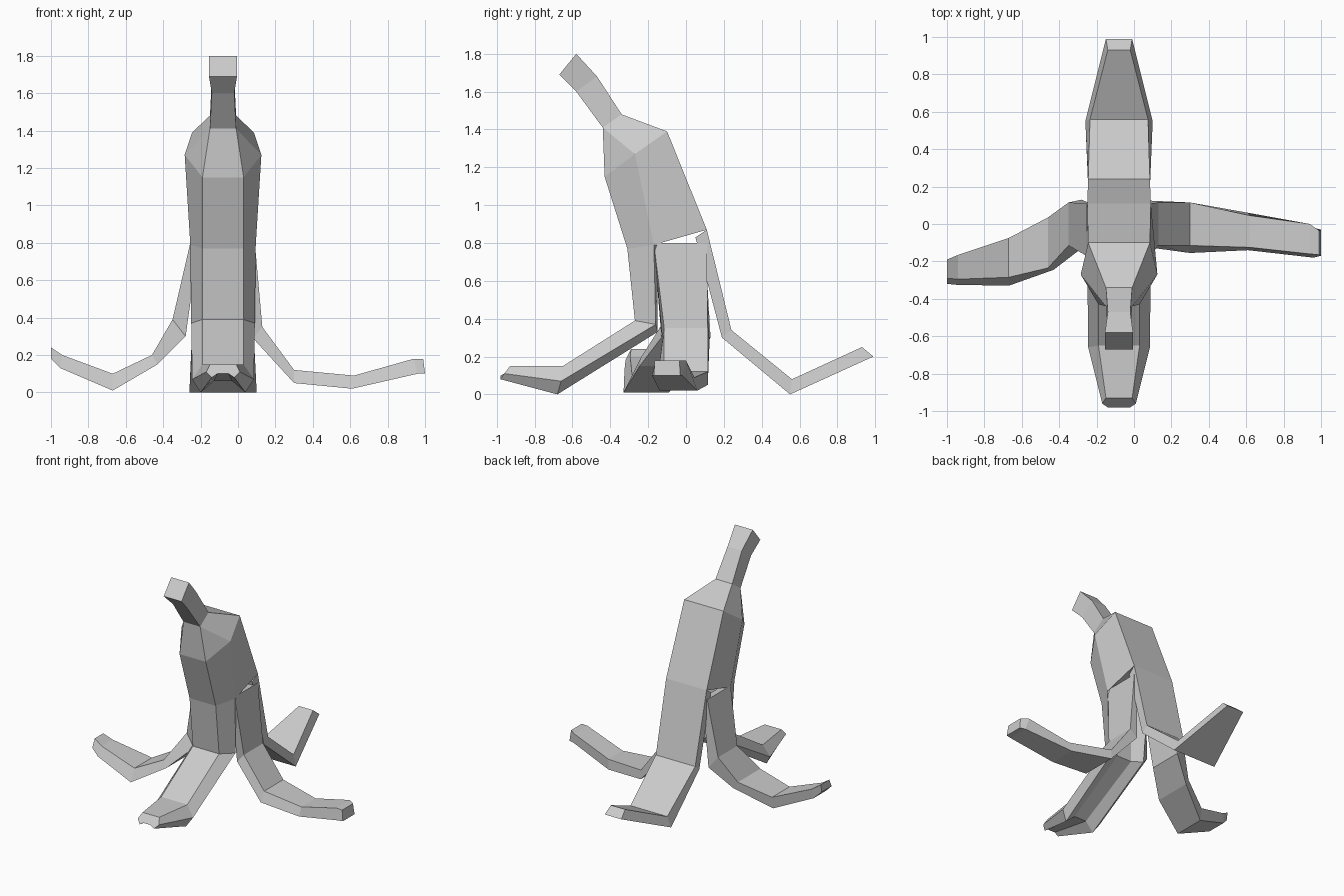
import bpy
import bmesh
from mathutils import Vector

if "Cube" in bpy.data.objects:
    bpy.data.objects.remove(bpy.data.objects["Cube"], do_unlink=True)

MIDDLE = -.08   # the stalk stands slightly off centre

skin = bpy.data.materials.new("plain_grey_skin")
skin.use_nodes = True
grey = (.6, .6, .6, 1)
skin.diffuse_color = grey
shader = skin.node_tree.nodes["Principled BSDF"]
shader.inputs["Base Color"].default_value = grey
shader.inputs["Roughness"].default_value = .8


def place(along, height, across, sideways):
    """Turn a position along the strip into a point in space."""
    if sideways:
        return Vector((along, across, height))
    return Vector((across, along, height))


def loft(name, stations, sideways=False):
    """Skin a strip through mirrored cross-sections.

    Every station lists its points from the outer skin to the inner skin as
    (distance, height, half width) or (distance, height, half width, centre).
    """
    mesh = bmesh.new()
    rings = []
    for station in stations:
        near, far = [], []
        for along, height, half, *rest in station:
            centre = rest[0] if rest else MIDDLE
            near.append(mesh.verts.new(place(along, height, centre - half, sideways)))
            far.append(mesh.verts.new(place(along, height, centre + half, sideways)))
        rings.append(near + far[::-1])

    # Walls between neighbouring sections, then both end caps
    for lower, upper in zip(rings, rings[1:]):
        count = len(lower)
        for i in range(count):
            j = (i + 1) % count
            mesh.faces.new((lower[i], lower[j], upper[j], upper[i]))
    mesh.faces.new(rings[0])
    mesh.faces.new(rings[-1])

    bmesh.ops.remove_doubles(mesh, verts=mesh.verts[:], dist=.0005)
    bmesh.ops.recalc_face_normals(mesh, faces=mesh.faces[:])
    data = bpy.data.meshes.new(name)
    mesh.to_mesh(data)
    mesh.free()
    data.materials.append(skin)
    part = bpy.data.objects.new(name, data)
    bpy.context.collection.objects.link(part)
    return part


def stem_section(front, back, half):
    """Square stem section; the doubled front point meets the six-sided body."""
    return [(*front, half), (*front, half), (*back, half)]


# Six-sided body that narrows into a bent square stem
loft("body_and_stem", [
    [(-.31, .77, .11), (-.17, .79, .175), (.11, .87, .17)],
    [(-.43, 1.15, .11), (-.27, 1.27, .205), (-.1, 1.39, .165)],
    stem_section((-.44, 1.41), (-.34, 1.48), .07),
    stem_section((-.58, 1.6), (-.47, 1.68), .06),
    stem_section((-.67, 1.69), (-.58, 1.8), .075),
])

# Front peel: flat top, sloping shoulders and a shallow trough underneath
loft("front_peel", [
    [(-.31, .77, .11), (-.17, .79, .175), (-.15, .79, .17), (-.2, .78, .06)],
    [(-.27, .39, .11), (-.16, .37, .17), (-.15, .33, .13), (-.2, .33, .06)],
    [(-.65, .15, .11), (-.66, .07, .165), (-.68, 0, .12), (-.67, .06, .05)],
    [(-.93, .15, .07), (-.96, .11, .09), (-.98, .08, .06), (-.98, .1, .03)],
])

# Back peel: a broad strip that curls up to a narrow tip
loft("back_peel", [
    [(.11, .87, .17), (.05, .83, .165)],
    [(.24, .34, .165), (.19, .3, .165)],
    [(.56, .08, .155), (.55, 0, .18)],
    [(.93, .25, .06), (.99, .2, .07)],
])

# Left peel: lies low, then lifts at its blunt end
loft("left_peel", [
    [(.09, .8, .14, -.03), (.05, .8, .13, -.03)],
    [(.13, .35, .115, 0), (.08, .29, .125, 0)],
    [(.3, .12, .115, 0), (.3, .05, .135, -.02)],
    [(.62, .09, .085, -.04), (.61, .02, .1, -.04)],
    [(.94, .18, .08, -.08), (.96, .1, .08, -.1)],
    [(.99, .18, .065, -.1), (1, .1, .07, -.1)],
], sideways=True)

# Right peel: swings forward as it falls, then lifts at the end
loft("right_peel", [
    [(-.255, .8, .14, -.03), (-.21, .8, .13, -.03)],
    [(-.35, .39, .115, 0), (-.28, .3, .13, 0)],
    [(-.46, .2, .135, -.1), (-.43, .15, .145, -.1)],
    [(-.67, .1, .105, -.18), (-.67, .01, .12, -.21)],
    [(-.94, .2, .065, -.23), (-.95, .13, .075, -.25)],
    [(-1, .24, .05, -.24), (-1, .18, .06, -.26)],
], sideways=True)
